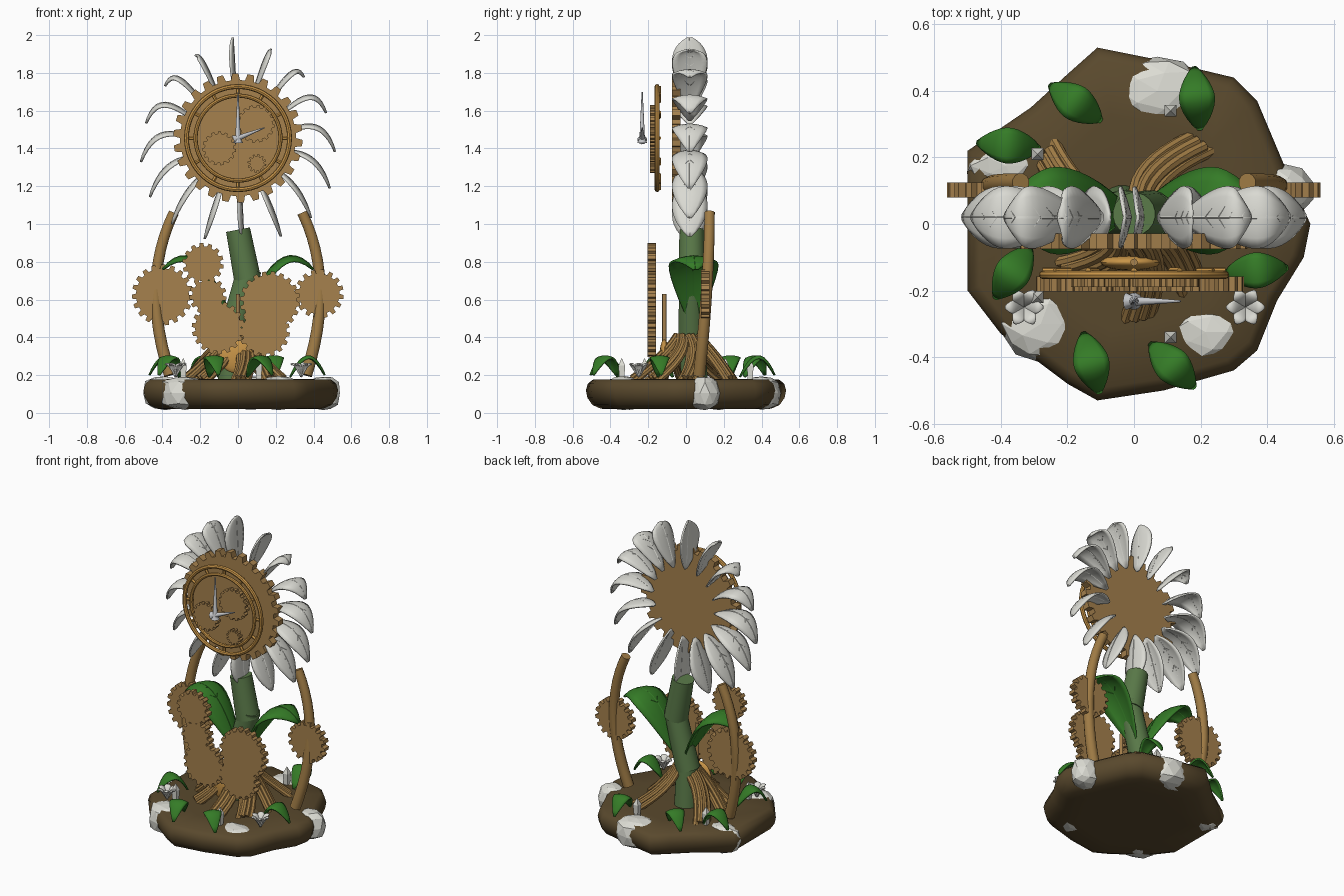
import bpy, bmesh, math, random
from mathutils import Vector, Matrix

random.seed(4)
if "Cube" in bpy.data.objects:
    bpy.data.objects.remove(bpy.data.objects["Cube"])


def material(name, r, g, b):
    m = bpy.data.materials.new(name)
    m.use_nodes = True
    m.diffuse_color = (r, g, b, 1)
    node = next(n for n in m.node_tree.nodes if n.type == "BSDF_PRINCIPLED")
    node.inputs["Base Color"].default_value = (r, g, b, 1)
    node.inputs["Roughness"].default_value = 0.7
    return m


soil = material("dark_soil", .1, .066, .026)
stone = material("pale_stone", .72, .72, .66)
white = material("petal_white", .7, .7, .65)
leaf_green = material("leaf_green", .035, .2, .02)
stem_green = material("stem_green", .1, .19, .065)
brass = material("brass", .38, .22, .075)
gold = material("gold", .58, .3, .065)
wood = material("root_wood", .35, .2, .06)
silver = material("silver", .55, .56, .58)


def finish(bm, name, mat, smooth=True, sharp=40):
    bmesh.ops.recalc_face_normals(bm, faces=bm.faces)
    for f in bm.faces:
        f.smooth = smooth
    for e in bm.edges:
        e.smooth = e.calc_face_angle(0) < math.radians(sharp)
    me = bpy.data.meshes.new(name)
    bm.to_mesh(me)
    bm.free()
    ob = bpy.data.objects.new(name, me)
    me.materials.append(mat)
    bpy.context.collection.objects.link(ob)
    return ob


def bezier(a, b, c, t):
    return a * (1 - t) ** 2 + b * (2 * t * (1 - t)) + c * t * t


def bend(a, middle, c, steps):
    """Points on a curve that passes through the middle point."""
    a, middle, c = Vector(a), Vector(middle), Vector(c)
    b = middle * 2 - (a + c) / 2
    return [bezier(a, b, c, i / steps) for i in range(steps + 1)]


def loft(bm, rings):
    loops = [[bm.verts.new(p) for p in ring] for ring in rings]
    for a, b in zip(loops, loops[1:]):
        for i in range(len(a)):
            j = (i + 1) % len(a)
            bm.faces.new((a[i], a[j], b[j], b[i]))
    bm.faces.new(loops[0][::-1])
    bm.faces.new(loops[-1])


def tube(bm, path, start, end, sides=10):
    """Round tube along a path, tapering from start to end radius."""
    path = [Vector(p) for p in path]
    last = len(path) - 1
    side = (path[1] - path[0]).orthogonal()
    rings = []
    for i, p in enumerate(path):
        t = (path[min(i + 1, last)] - path[max(i - 1, 0)]).normalized()
        side = (side - t * side.dot(t)).normalized()
        up = t.cross(side)
        r = start + (end - start) * i / last
        turns = [math.tau * k / sides for k in range(sides)]
        rings.append([p + (side * math.cos(a) + up * math.sin(a)) * r for a in turns])
    loft(bm, rings)


def gear(name, x, z, radius, teeth, front, back, depth=.022):
    outline = []
    for i in range(teeth):
        for step, r in ((.0, radius - depth), (.36, radius - depth), (.48, radius), (.88, radius)):
            a = math.tau * (i + step) / teeth
            outline.append((x + r * math.cos(a), z + r * math.sin(a)))
    bm = bmesh.new()
    loft(bm, [[(px, y, pz) for px, pz in outline] for y in (front, back)])
    finish(bm, name, brass, False)


def leaf(name, base, middle, tip, width, side, mat, cup=.25, taper=.95, veins=False):
    """Cupped blade along a bent spine; veins adds a raised midrib and ribs."""
    steps, half, thick = 12, 3, .01
    path = bend(base, middle, tip, steps)
    side = Vector(side).normalized()
    rows = []
    for i, p in enumerate(path):
        u = i / steps
        t = (path[min(i + 1, steps)] - path[max(i - 1, 0)]).normalized()
        up = t.cross(side).normalized()
        if up.dot(path[steps // 2] - (path[0] + path[-1]) / 2) < 0:
            up.negate()
        w = width / 2 * max(.04, math.sin(math.pi * u ** taper)) ** .7
        rows.append([p + side * w * k / half - up * cup * w * (k / half) ** 2
                     for k in range(-half, half + 1)])
    bm = bmesh.new()
    grid = [[bm.verts.new(p) for p in row] for row in rows]
    for a, b in zip(grid, grid[1:]):
        for k in range(2 * half):
            bm.faces.new((a[k], a[k + 1], b[k + 1], b[k]))
    blade = finish(bm, name, mat)
    shell = blade.modifiers.new("thickness", "SOLIDIFY")
    shell.thickness, shell.offset = thick, 0
    if veins:
        bm = bmesh.new()
        tube(bm, [r[half] for r in rows[1:]], thick * .75, thick * .6, 5)
        for i in range(3, steps - 2, 2):
            for k in (1, -1):
                tube(bm, [rows[i][half], rows[i + 1][half + k], rows[i + 2][half + 2 * k]],
                     thick * .65, thick * .4, 4)
        finish(bm, name + "_veins", mat)


# Soil mound
outline = [(-.11, .53), (.09, .49), (.3, .44), (.37, .37), (.45, .18), (.53, 0), (.51, -.1),
           (.43, -.23), (.37, -.38), (.3, -.44), (.09, -.5), (-.11, -.53), (-.2, -.48),
           (-.4, -.33), (-.5, -.2), (-.5, .22), (-.31, .35), (-.2, .45)]
bm = bmesh.new()
loft(bm, [[(x * s, y * s, z) for x, y in outline] for s, z in
          ((.6, .02), (.85, .022), (.935, .042), (.985, .08), (1, .12), (.98, .155), (.93, .176), (.6, .18))])
finish(bm, "soil_mound", soil, sharp=80)

# Faceted boxy stones set in the mound
for x, y, rx, ry in ((.07, .4, .135, .11), (-.385, .175, .12, .075), (-.28, -.3, .13, .115),
                     (.215, -.325, .12, .1), (.45, .1, .09, .08)):
    bm = bmesh.new()
    bmesh.ops.create_icosphere(bm, subdivisions=2, radius=1)
    for v in bm.verts:
        v.co *= random.uniform(.92, 1.06)
        z = math.copysign(min(1, abs(v.co.z)) ** .6, v.co.z)
        v.co = Vector((x + v.co.x * rx, y + v.co.y * ry, .105 + z * .09))
    finish(bm, "stone", stone, False)

# Arched leaves on the ground
lift = Vector((0, 0, 1))
for x, y, angle in ((-.17, .36, 145), (.19, .37, 95), (-.37, .235, 175), (-.36, -.14, 235),
                    (-.13, -.41, 285), (.11, -.42, 315), (.36, -.14, 5)):
    a = math.radians(angle)
    d = Vector((math.cos(a), math.sin(a), 0))
    c = Vector((x, y, 0))
    leaf("ground_leaf", c - d * .085 + lift * .19, c + d * .01 + lift * .3, c + d * .1 + lift * .2,
         .105, (-d.y, d.x, 0), leaf_green, cup=.2)

# Small blossoms and crystals
for x in (-.33, .335):
    for i in range(6):
        a = math.tau * i / 6
        d = Vector((math.cos(a), math.sin(a), 0))
        c = Vector((x, -.25, .19))
        leaf("blossom_petal", c, c + d * .03 + lift * .06, c + d * .055 + lift * .065,
             .038, (-d.y, d.x, 0), white)
for x, y in ((-.29, .21), (.11, .34), (-.29, -.22), (.11, -.34)):
    bm = bmesh.new()
    tube(bm, [(x, y, .17), (x, y, .25)], .018, .025, 4)
    tube(bm, [(x, y, .25), (x, y, .29)], .025, .001, 4)
    finish(bm, "crystal", stone, False)

# Root bundles of parallel strands sweeping out from the stem
for angle, reach in ((55, .31), (148, .32), (188, .27), (228, .24), (282, .29), (322, .26), (8, .25)):
    a = math.radians(angle)
    d = Vector((math.cos(a), math.sin(a), 0))
    across = Vector((-d.y, d.x, 0))
    sweep = -across * .04
    c = Vector((-.01, .01, 0))
    bm = bmesh.new()
    for k in (-1.5, -.5, .5, 1.5):
        shift = across * k * .021 + lift * (.012 if abs(k) < 1 else -.004)
        tube(bm, bend(c + d * .06 + shift + lift * .4,
                      c + d * reach * .52 + shift * 1.1 + lift * .295 - sweep * .5,
                      c + d * reach + shift * 1.2 + lift * .17 + sweep, 8), .017, .018, 8)
    finish(bm, "root_bundle", wood)

# Jointed stem
joints = [(0, .03, .97), (.05, .03, .71), (.06, .03, .76), (-.035, .03, .4),
          (-.03, .03, .43), (-.035, .045, .17)]
for top, bottom in zip(joints[::2], joints[1::2]):
    bm = bmesh.new()
    tube(bm, [top, bottom], .065, .072, 20)
    finish(bm, "stem_segment", stem_green)

# Stem leaves and side branches
for s in (-1, 1):
    leaf("stem_leaf", (.02 * s, .04, .46), (.21 * s, .04, .8), (.4 * s, .05, .76),
         .26, (0, 1, 0), leaf_green, cup=.25, taper=1, veins=True)
    bm = bmesh.new()
    path = bend((.36 * s, .07, .2), (.435 * s, .11, .66), (.34 * s, .125, 1.06), 12)
    tube(bm, path, .033, .028, 12)
    finish(bm, "side_branch", wood)

# Lower gear train
for x, z, r, teeth in ((-.185, .79, .11, 14), (-.16, .62, .1, 13), (-.105, .45, .14, 18),
                       (.17, .59, .16, 20), (.14, .43, .135, 17)):
    gear("front_gear", x, z, r, teeth, -.203, -.158, .018)
gear("right_side_gear", -.4, .625, .162, 19, .08, .125)
gear("left_side_gear", .43, .63, .13, 16, .08, .125)

# Pendulum
bm = bmesh.new()
tube(bm, [(0, -.115, .63), (0, -.115, .36)], .011, .011)
finish(bm, "pendulum_rod", brass)
bm = bmesh.new()
bmesh.ops.create_uvsphere(bm, u_segments=24, v_segments=12, radius=1,
                          matrix=Matrix.Translation((-.01, -.115, .3)) @ Matrix.Diagonal((.09, .025, .09, 1)))
finish(bm, "pendulum_bob", gold)

# Flower head: big gear with hooked, drooping petals
centre = Vector((0, 0, 1.455))
gear("flower_gear", 0, centre.z, .342, 26, -.075, -.028, .035)
for i in range(16):
    a = math.radians(93) + math.tau * i / 16
    d = Vector((math.cos(a), 0, math.sin(a)))
    c = centre + Vector((0, .02, 0))
    lean = abs(math.cos(a))
    hook = lift * (.045 + .02 * d.z) * lean
    leaf("flower_petal", c + d * .22, c + d * .41 + hook,
         c + d * (.54 - .025 * lean) - lift * .1 * lean, .185, (0, 1, 0), white,
         cup=.22, veins=True)

# Dial rings joined by hour pins
bm = bmesh.new()
dial = centre + Vector((0, -.153, 0))
for radius, thick in ((.273, .013), (.225, .011)):
    rings = []
    for i in range(48):
        a = math.tau * i / 48
        d = Vector((math.cos(a), 0, math.sin(a)))
        rings.append([bm.verts.new(dial + d * (radius + thick * math.cos(t)) + Vector((0, thick * math.sin(t), 0)))
                      for t in (math.tau * k / 8 for k in range(8))])
    for i in range(48):
        p, q = rings[i - 1], rings[i]
        for k in range(8):
            bm.faces.new((p[k - 1], p[k], q[k], q[k - 1]))
for i in range(12):
    a = math.tau * i / 12
    d = Vector((math.cos(a), 0, math.sin(a)))
    c = dial + Vector((0, .012, 0))
    tube(bm, [c + d * .22, c + d * .275], .01, .01, 6)
finish(bm, "dial_rings", gold)

# Dial gears and hands
for x, z, r, teeth in ((-.1, 1.4, .09, 15), (.095, 1.53, .1, 16), (.1, 1.32, .05, 12)):
    gear("dial_gear", x, z, r, teeth, -.19, -.16, .013)
for name, x, z in (("minute_hand", 0, 1.7), ("hour_hand", .14, 1.51)):
    pivot = centre + Vector((0, -.232, 0))
    tip = Vector((x, -.232, z))
    bm = bmesh.new()
    tube(bm, [pivot - (tip - pivot).normalized() * .025, pivot, tip], .026, .003, 10)
    finish(bm, name, silver)
